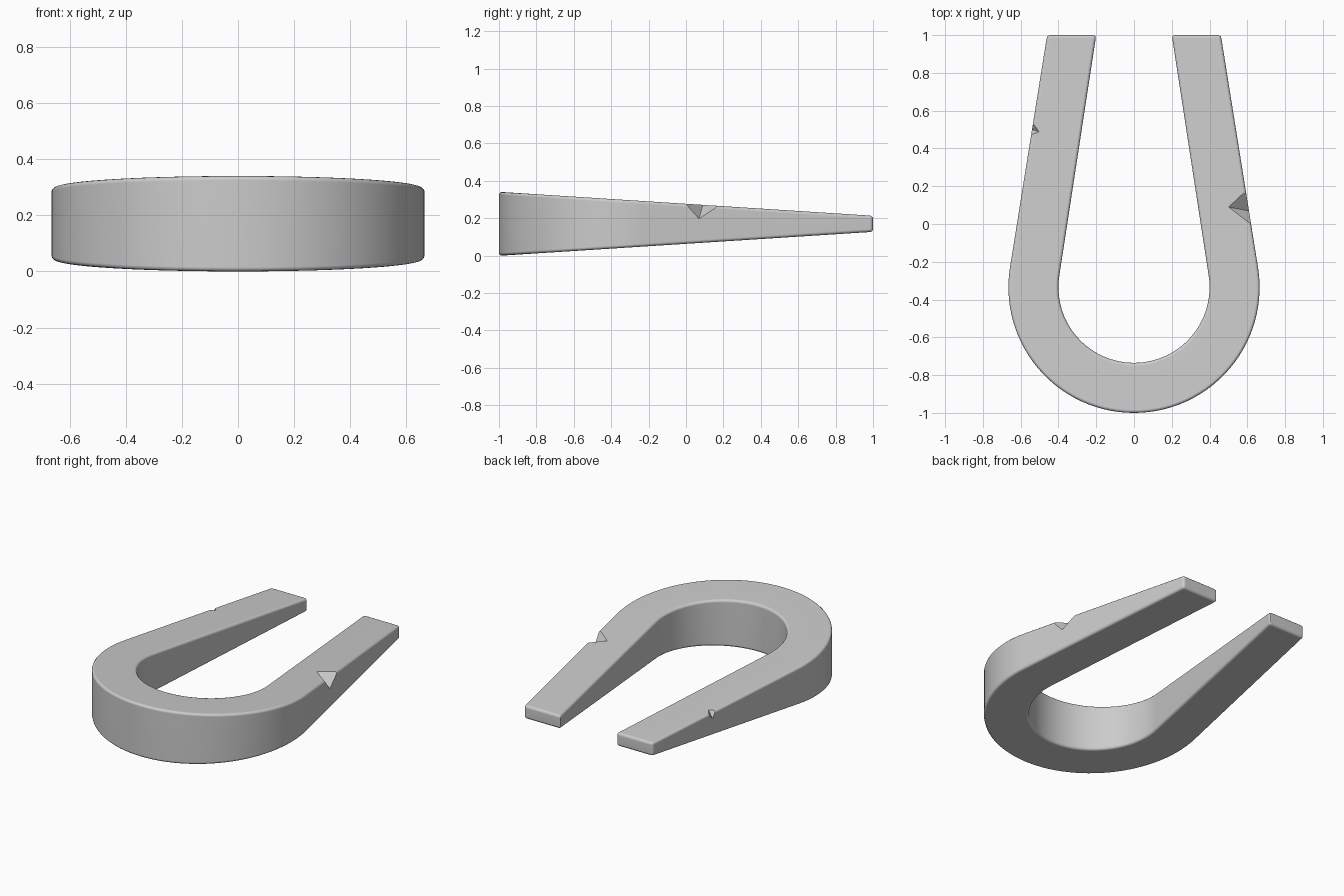
import bpy, bmesh, math
from mathutils import Vector

if "Cube" in bpy.data.objects:
    bpy.data.objects.remove(bpy.data.objects["Cube"])

CY, R_OUT, R_IN, TILT, SEGS = -0.335, 0.665, 0.40, math.radians(9), 56


def new_object(name, bm):
    bmesh.ops.recalc_face_normals(bm, faces=bm.faces)
    mesh = bpy.data.meshes.new(name)
    bm.to_mesh(mesh)
    bm.free()
    obj = bpy.data.objects.new(name, mesh)
    bpy.context.collection.objects.link(obj)
    return obj


def half_height(y):
    return 0.171 - 0.064 * (y + 1)


# Horseshoe outline: matching outer/inner points, tip - bend - tip
pairs = [((0.46, 1), (0.20, 1))]
for i in range(SEGS + 1):
    a = TILT - (math.pi + 2 * TILT) * i / SEGS
    c, s = math.cos(a), math.sin(a)
    pairs.append(((R_OUT * c, CY + R_OUT * s), (R_IN * c, CY + R_IN * s)))
pairs.append(((-0.46, 1), (-0.20, 1)))

# Body: four-sided section swept along the outline, thinning toward the tips
bm = bmesh.new()
rings = []
for outer, inner in pairs:
    rings.append([bm.verts.new((p[0], p[1], 0.17 + k * half_height(p[1])))
                  for p, k in ((outer, -1), (outer, 1), (inner, 1), (inner, -1))])
for r, q in zip(rings, rings[1:]):
    for j in range(4):
        bm.faces.new((r[j], r[(j + 1) % 4], q[(j + 1) % 4], q[j]))
bm.faces.new(rings[0])
bm.faces.new(rings[-1])
body = new_object("horseshoe_body", bm)

bevel = body.modifiers.new("rounded_edges", "BEVEL")
bevel.width = 0.016
bevel.segments = 3
bevel.limit_method = "ANGLE"
bevel.angle_limit = math.radians(30)


# Chips in the top outer edges: tetrahedra enlarged about their inner edge
def chip(name, a, b, c, d):
    pts = [Vector(p) for p in (a, b, c, d)]
    mid = (pts[2] + pts[3]) / 2
    bm = bmesh.new()
    v = [bm.verts.new(mid + (p - mid) * 1.9) for p in pts]
    for f in ((0, 1, 2), (0, 3, 1), (0, 2, 3), (1, 3, 2)):
        bm.faces.new([v[i] for i in f])
    cutter = new_object(name, bm)
    cutter.hide_render = True
    cutter.hide_set(True)
    cut = body.modifiers.new(name, "BOOLEAN")
    cut.operation = "DIFFERENCE"
    cut.solver = "EXACT"
    cut.object = cutter
    return cutter


cutters = [
    chip("large_chip_cutter", (0.618, 0.0, 0.277), (0.592, 0.175, 0.266),
         (0.50, 0.09, 0.272), (0.605, 0.07, 0.20)),
    chip("small_chip_cutter", (-0.534, 0.535, 0.243), (-0.543, 0.472, 0.247),
         (-0.503, 0.488, 0.246), (-0.538, 0.50, 0.205)),
]

# Apply the cuts and shade smoothly
bpy.context.view_layer.objects.active = body
body.select_set(True)
for m in list(body.modifiers):
    bpy.ops.object.modifier_apply(modifier=m.name)
for cutter in cutters:
    bpy.data.objects.remove(cutter)
bpy.ops.object.shade_smooth_by_angle(angle=math.radians(32))
body.modifiers.new("clean_shading", "WEIGHTED_NORMAL").keep_sharp = True
